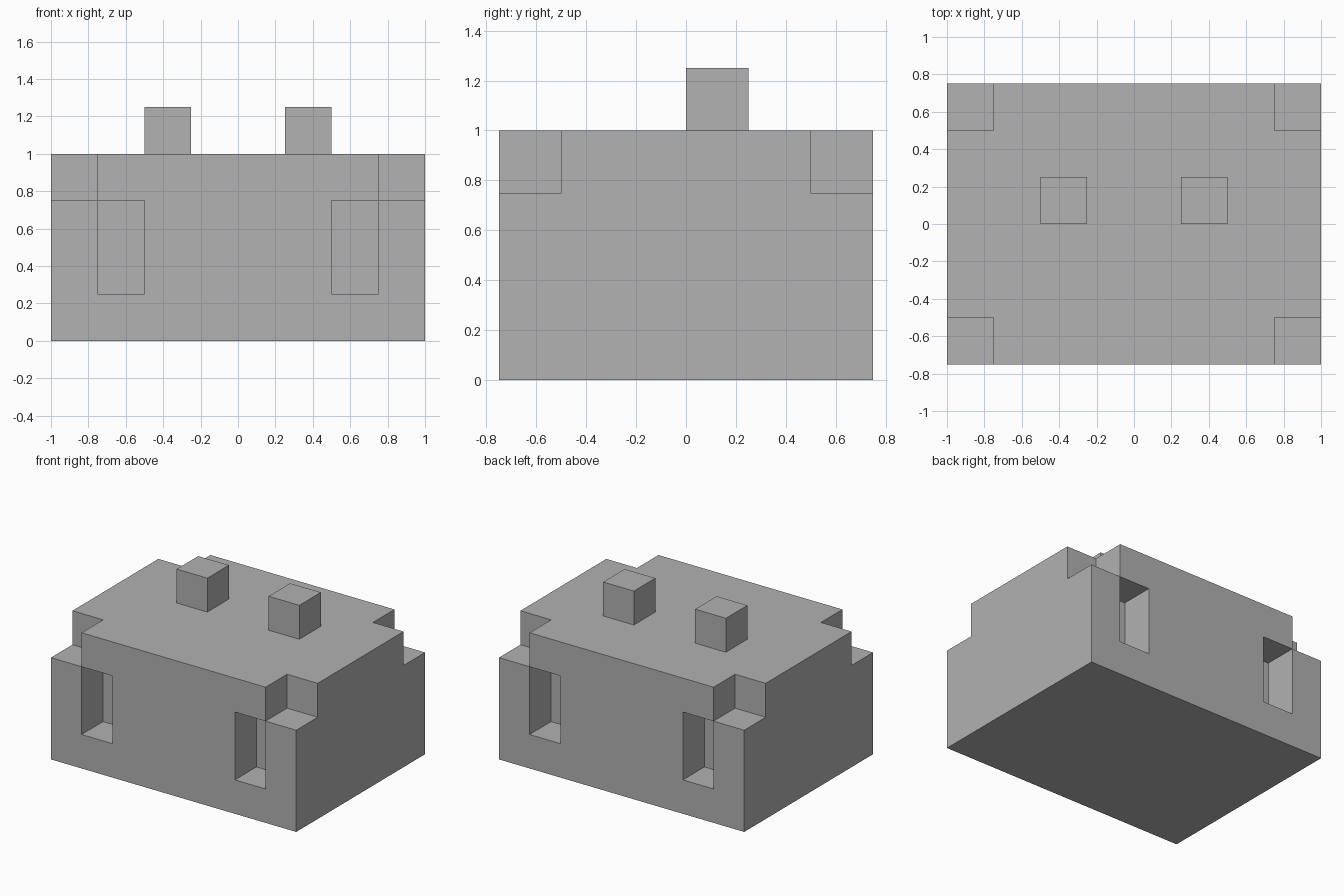
import bpy
from mathutils import Vector

default = bpy.data.objects.get("Cube")
if default:
    bpy.data.objects.remove(default, do_unlink=True)

GREY = (0.445, 0.445, 0.445, 1)
grey = bpy.data.materials.new("plain_grey")
grey.use_nodes = True
grey.diffuse_color = GREY
grey.node_tree.nodes["Principled BSDF"].inputs["Base Color"].default_value = GREY


def box(name, low, high):
    """Box between two opposite corners."""
    low, high = Vector(low), Vector(high)
    bpy.ops.mesh.primitive_cube_add(size=1)
    ob = bpy.context.object
    ob.name = name
    for v in ob.data.vertices:
        v.co = (low + high) / 2 + v.co * (high - low)
    ob.data.materials.append(grey)
    return ob


def cut(target, cutter):
    """Subtract the cutter and keep it hidden."""
    mod = target.modifiers.new(cutter.name, "BOOLEAN")
    mod.operation = "DIFFERENCE"
    mod.solver = "EXACT"
    mod.object = cutter
    cutter.hide_render = True
    cutter.hide_set(True)


# Main block
body = box("body", (-1, -0.75, 0), (1, 0.75, 1))

# Corner notches and upright slots, on both sides of front and back
for sx, side in ((-1, "right"), (1, "left")):
    for sy, end in ((-1, "front"), (1, "back")):
        tag = f"{end}_{side}"
        x_notch = sorted((sx * 0.75, sx * 1.25))
        x_slot = sorted((sx * 0.5, sx * 0.75))
        y = sorted((sy * 0.5, sy))
        cut(body, box(f"notch_cutter_{tag}", (x_notch[0], y[0], 0.75), (x_notch[1], y[1], 1.25)))
        cut(body, box(f"slot_cutter_{tag}", (x_slot[0], y[0], 0.25), (x_slot[1], y[1], 0.75)))

    # Cube stud on the top
    x_stud = sorted((sx * 0.25, sx * 0.5))
    box(f"stud_{side}", (x_stud[0], 0, 1), (x_stud[1], 0.25, 1.25))
